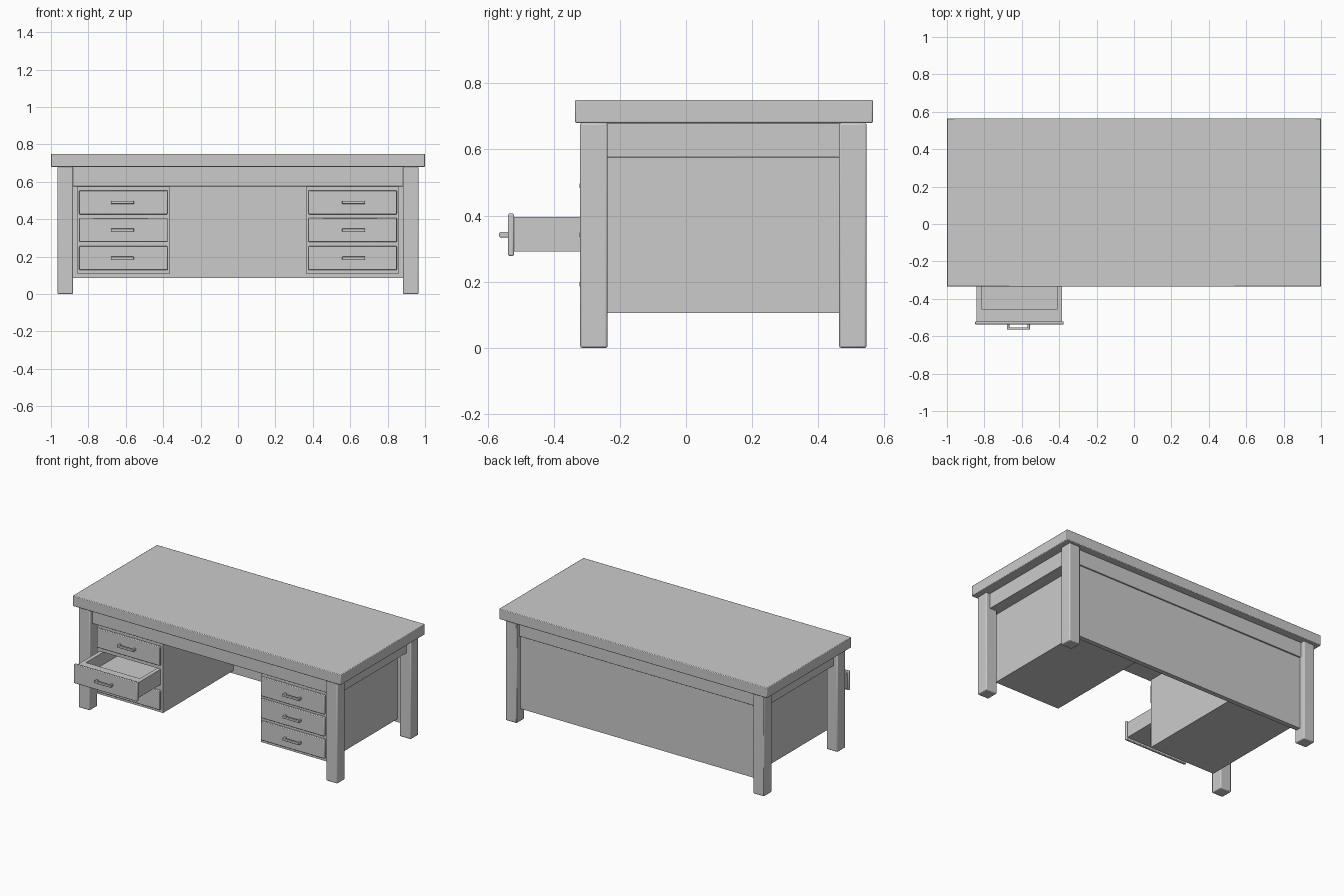
import bpy, bmesh
from mathutils import Vector

if "Cube" in bpy.data.objects:
    bpy.data.objects.remove(bpy.data.objects["Cube"])


def boxes(name, parts, bevel=0.0, segments=2):
    """One object from (x0, x1, y0, y1, z0, z1) boxes."""
    bm = bmesh.new()
    for x0, x1, y0, y1, z0, z1 in parts:
        size = Vector((x1 - x0, y1 - y0, z1 - z0))
        mid = Vector((x0 + x1, y0 + y1, z0 + z1)) / 2
        for v in bmesh.ops.create_cube(bm, size=1)["verts"]:
            v.co = v.co * size + mid
    mesh = bpy.data.meshes.new(name)
    bm.to_mesh(mesh)
    bm.free()
    ob = bpy.data.objects.new(name, mesh)
    bpy.context.collection.objects.link(ob)
    if bevel:
        mod = ob.modifiers.new("bevel", "BEVEL")
        mod.width = bevel
        mod.segments = segments
    bpy.ops.object.select_all(action="DESELECT")
    ob.select_set(True)
    bpy.context.view_layer.objects.active = ob
    bpy.ops.object.shade_smooth_by_angle()
    return ob


def span(side, a, b):
    """Mirror an x range to the given side."""
    return (a, b) if side > 0 else (-b, -a)


# Table top and the frame under it
boxes("table_top", [(-1, 1, -0.335, 0.565, 0.68, 0.75)], 0.004)
boxes("apron", [(-0.935, 0.935, -0.29, 0.516, 0.576, 0.68)], 0.002)
boxes("back_panel", [(-0.9, 0.9, 0.475, 0.507, 0.085, 0.576)])

# Drawer centre heights, closed front plane, slide of the open drawer
heights = (0.49, 0.342, 0.192)
FRONT, BACK, SLIDE = -0.277, 0.475, -0.243

for side, label in ((-1, "left"), (1, "right")):
    # Legs
    for y0, row in ((-0.32, "front"), (0.463, "back")):
        boxes(f"{row}_{label}_leg",
              [(*span(side, 0.882, 0.965), y0, y0 + 0.083, 0, 0.68)], 0.006)

    # Cabinet shell: two sides, back and rails around the drawer openings
    shell = [(*span(side, 0.365, 0.384), FRONT, BACK, 0.106, 0.576),
             (*span(side, 0.842, 0.858), FRONT, BACK, 0.106, 0.576),
             (*span(side, 0.384, 0.842), BACK - 0.02, BACK, 0.106, 0.576)]
    edges = [0.576]
    for z in heights:
        edges += [z + 0.055, z - 0.051]
    edges.append(0.106)
    for top, bottom in zip(edges[0::2], edges[1::2]):
        shell.append((*span(side, 0.384, 0.842), FRONT, BACK - 0.02, bottom, top))
    boxes(f"{label}_cabinet", shell)

    # Drawers, the middle left one pulled out
    for i, z in enumerate(heights):
        dy = SLIDE if side < 0 and i == 1 else 0
        f, b = FRONT + dy, FRONT + dy + 0.7
        lo, hi = z - 0.05, z + 0.053
        boxes(f"{label}_drawer_box_{i + 1}", [
            (*span(side, 0.385, 0.412), f, b, lo, hi),
            (*span(side, 0.814, 0.841), f, b, lo, hi),
            (*span(side, 0.412, 0.814), f, f + 0.063, lo, hi),
            (*span(side, 0.412, 0.814), b - 0.03, b, lo, hi),
            (*span(side, 0.412, 0.814), f + 0.063, b - 0.03, lo, lo + 0.02)])
        boxes(f"{label}_drawer_front_{i + 1}",
              [(*span(side, 0.377, 0.849), f - 0.018, f, z - 0.064, z + 0.064)], 0.004)
        # Handle: bar on two posts
        h0, h1 = f - 0.045, f - 0.018
        boxes(f"{label}_handle_{i + 1}", [
            (*span(side, 0.556, 0.68), h0, h0 + 0.012, z - 0.008, z + 0.008),
            (*span(side, 0.556, 0.57), h0 + 0.004, h1 + 0.004, z - 0.008, z + 0.008),
            (*span(side, 0.666, 0.68), h0 + 0.004, h1 + 0.004, z - 0.008, z + 0.008)], 0.003)
